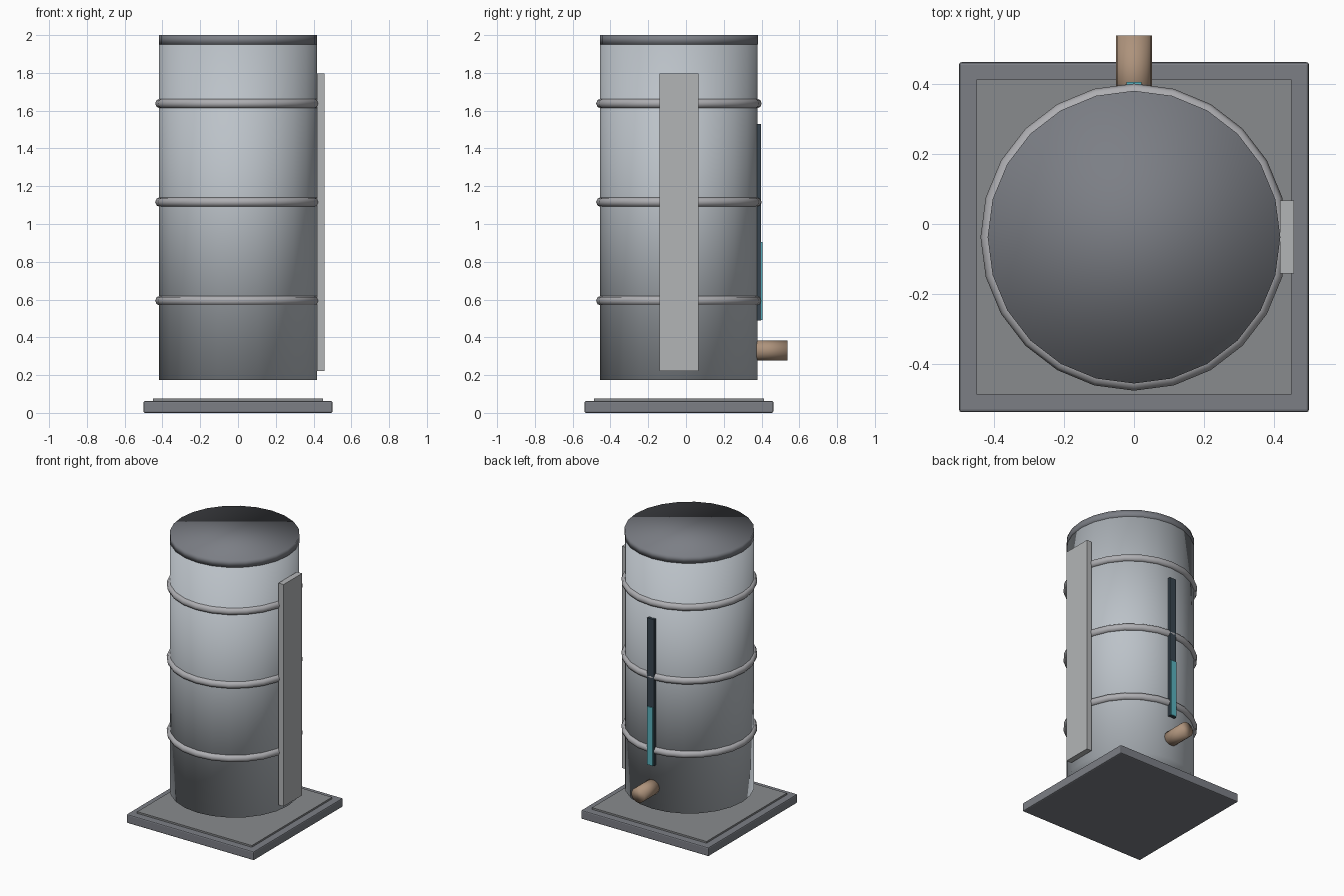
import bpy
from math import radians

if "Cube" in bpy.data.objects:
    bpy.data.objects.remove(bpy.data.objects["Cube"])

CY = -0.0375   # tank axis in y


def paint(ob, name, rgb):
    mat = bpy.data.materials.get(name) or bpy.data.materials.new(name)
    mat.diffuse_color = (*rgb, 1)
    mat.use_nodes = True
    mat.node_tree.nodes["Principled BSDF"].inputs["Base Color"].default_value = mat.diffuse_color
    ob.data.materials.append(mat)


def box(name, x, y, z, bevel=0):
    bpy.ops.mesh.primitive_cube_add(
        size=1, location=(sum(x) / 2, sum(y) / 2, sum(z) / 2))
    ob = bpy.context.object
    ob.name = name
    ob.scale = (x[1] - x[0], y[1] - y[0], z[1] - z[0])
    bpy.ops.object.transform_apply(location=False, rotation=False, scale=True)
    if bevel:
        m = ob.modifiers.new("Bevel", 'BEVEL')
        m.width = bevel
        m.segments = 2
    return ob


def cylinder(name, r, depth, loc, sides=24, rot=(0, 0, 0)):
    bpy.ops.mesh.primitive_cylinder_add(
        vertices=sides, radius=r, depth=depth, location=loc, rotation=rot)
    ob = bpy.context.object
    ob.name = name
    bpy.ops.object.shade_smooth()
    return ob


STEEL, DARK = (0.50, 0.54, 0.58), (0.20, 0.21, 0.235)

# Stepped base
base = box("base_slab", (-0.5, 0.5), (CY - 0.5, CY + 0.5), (0, 0.063), 0.008)
paint(base, "dark_grey", DARK)
plate = box("base_plate", (-0.45, 0.45), (CY - 0.45, CY + 0.45), (0.05, 0.075))
paint(plate, "plate_grey", (0.25, 0.26, 0.27))

# Tank body and flat lid, softly shaded over their rims
body = cylinder("tank_body", 0.417, 1.785, (0, CY, 0.175 + 1.785 / 2))
paint(body, "steel", STEEL)
lid = cylinder("tank_lid", 0.418, 0.05, (0, CY, 1.975))
paint(lid, "dark_grey", DARK)

# Reinforcing hoops
for i, z in enumerate((0.594, 1.116, 1.638)):
    bpy.ops.mesh.primitive_torus_add(
        major_segments=24, minor_segments=8, location=(0, CY, z),
        major_radius=0.4125, minor_radius=0.026)
    hoop = bpy.context.object
    hoop.name = f"hoop_{i + 1}"
    bpy.ops.object.shade_smooth()
    paint(hoop, "hoop_grey", (0.42, 0.42, 0.44))

# Side panel
panel = box("side_panel", (0.417, 0.457), (CY - 0.104, CY + 0.104), (0.222, 1.797))
paint(panel, "panel_grey", (0.45, 0.46, 0.47))

# Level gauge on the back with its fill strip
gauge = box("level_gauge", (-0.026, 0.026), (0.372, 0.398), (0.49, 1.53))
paint(gauge, "gauge_dark", (0.04, 0.06, 0.08))
fill = box("gauge_fill", (-0.022, 0.022), (0.376, 0.405), (0.493, 0.905))
paint(fill, "teal", (0.10, 0.45, 0.52))

# Outlet pipe
pipe = cylinder("outlet_pipe", 0.052, 0.21, (0, 0.433, 0.33), 16,
                (radians(90), 0, 0))
paint(pipe, "copper", (0.42, 0.29, 0.20))
